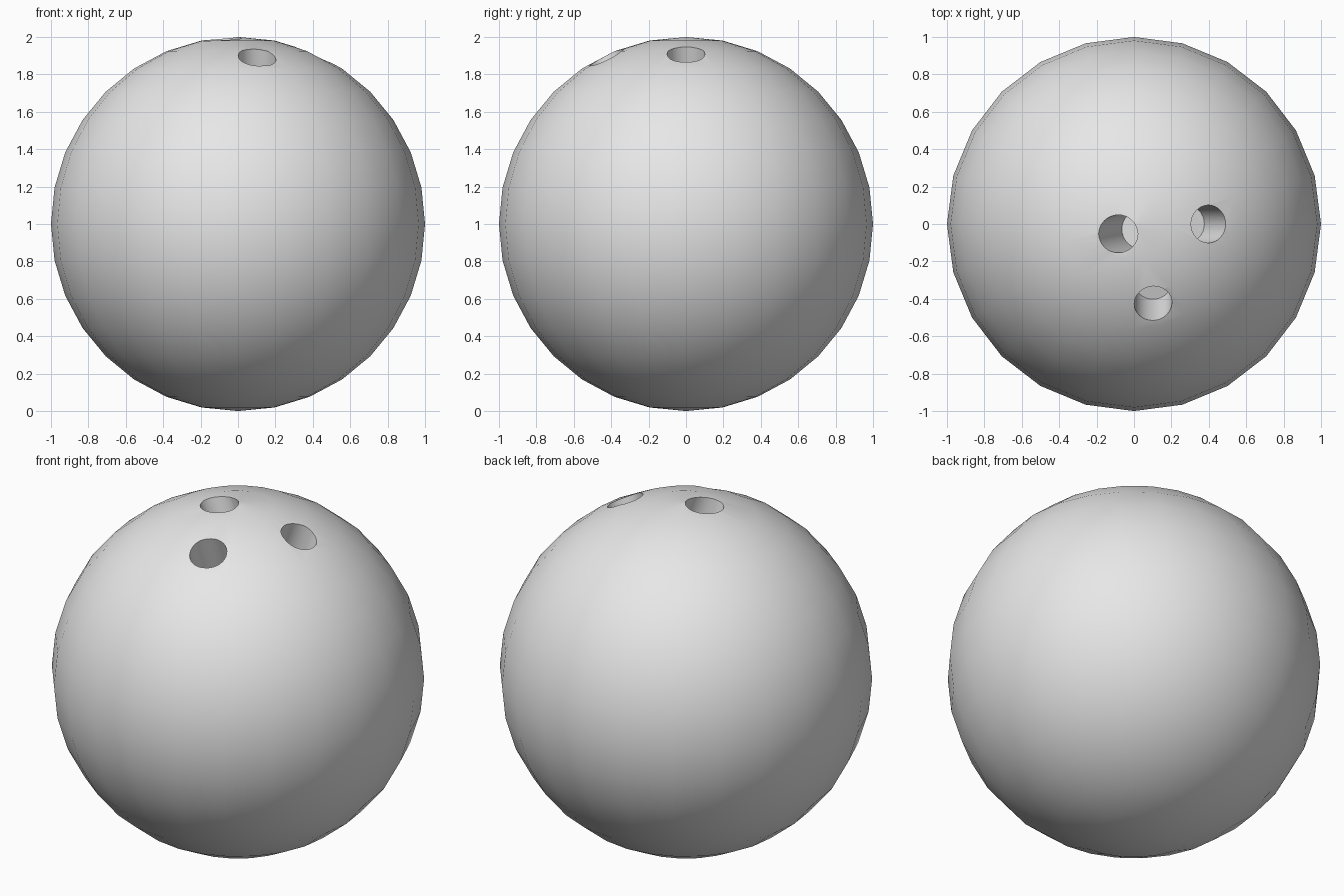
import bpy, bmesh
from math import radians, sin, cos, sqrt
from mathutils import Vector

default = bpy.data.objects.get("Cube")
if default:
    bpy.data.objects.remove(default, do_unlink=True)

grey = bpy.data.materials.new("plain_grey")
grey.use_nodes = True
grey.diffuse_color = (0.8, 0.8, 0.8, 1)
grey.node_tree.nodes["Principled BSDF"].inputs["Base Color"].default_value = (0.8, 0.8, 0.8, 1)

TILT = radians(20)
RADIUS, DEPTH, OVERSHOOT = 0.101, 0.35, 0.2


def make_object(name, bm):
    mesh = bpy.data.meshes.new(name)
    bm.to_mesh(mesh)
    bm.free()
    mesh.materials.append(grey)
    obj = bpy.data.objects.new(name, mesh)
    bpy.context.collection.objects.link(obj)
    return obj


# Ball
bm = bmesh.new()
bmesh.ops.create_uvsphere(bm, u_segments=24, v_segments=16, radius=1)
bmesh.ops.translate(bm, verts=bm.verts, vec=(0, 0, 1))
ball = make_object("ball", bm)

# Finger holes: mouth position, then the direction each one leans outward
holes = [((-0.087, -0.053), (-1, -0.2)),
         ((0.401, 0.0), (1, 0)),
         ((0.102, -0.427), (0, -1))]
bm = bmesh.new()
for (x, y), lean in holes:
    mouth = Vector((x, y, 1 + sqrt(1 - x * x - y * y)))
    out = Vector((*lean, 0)).normalized()
    axis = out * sin(TILT) + Vector((0, 0, cos(TILT)))
    matrix = axis.to_track_quat('Z', 'Y').to_matrix().to_4x4()
    matrix.translation = mouth + axis * (OVERSHOOT - DEPTH) / 2
    bmesh.ops.create_cone(bm, cap_ends=True, segments=32, radius1=RADIUS,
                          radius2=RADIUS, depth=OVERSHOOT + DEPTH, matrix=matrix)
cutter = make_object("hole_cutter", bm)
cutter.hide_render = True

# Cut the holes and tidy up
cut = ball.modifiers.new("finger_holes", 'BOOLEAN')
cut.operation = 'DIFFERENCE'
cut.solver = 'EXACT'
cut.object = cutter
bpy.ops.object.select_all(action='DESELECT')
bpy.context.view_layer.objects.active = ball
ball.select_set(True)
bpy.ops.object.modifier_apply(modifier=cut.name)
bpy.data.objects.remove(cutter, do_unlink=True)

# Smooth surface with crisp rims
bpy.ops.object.shade_smooth_by_angle(angle=radians(30))
